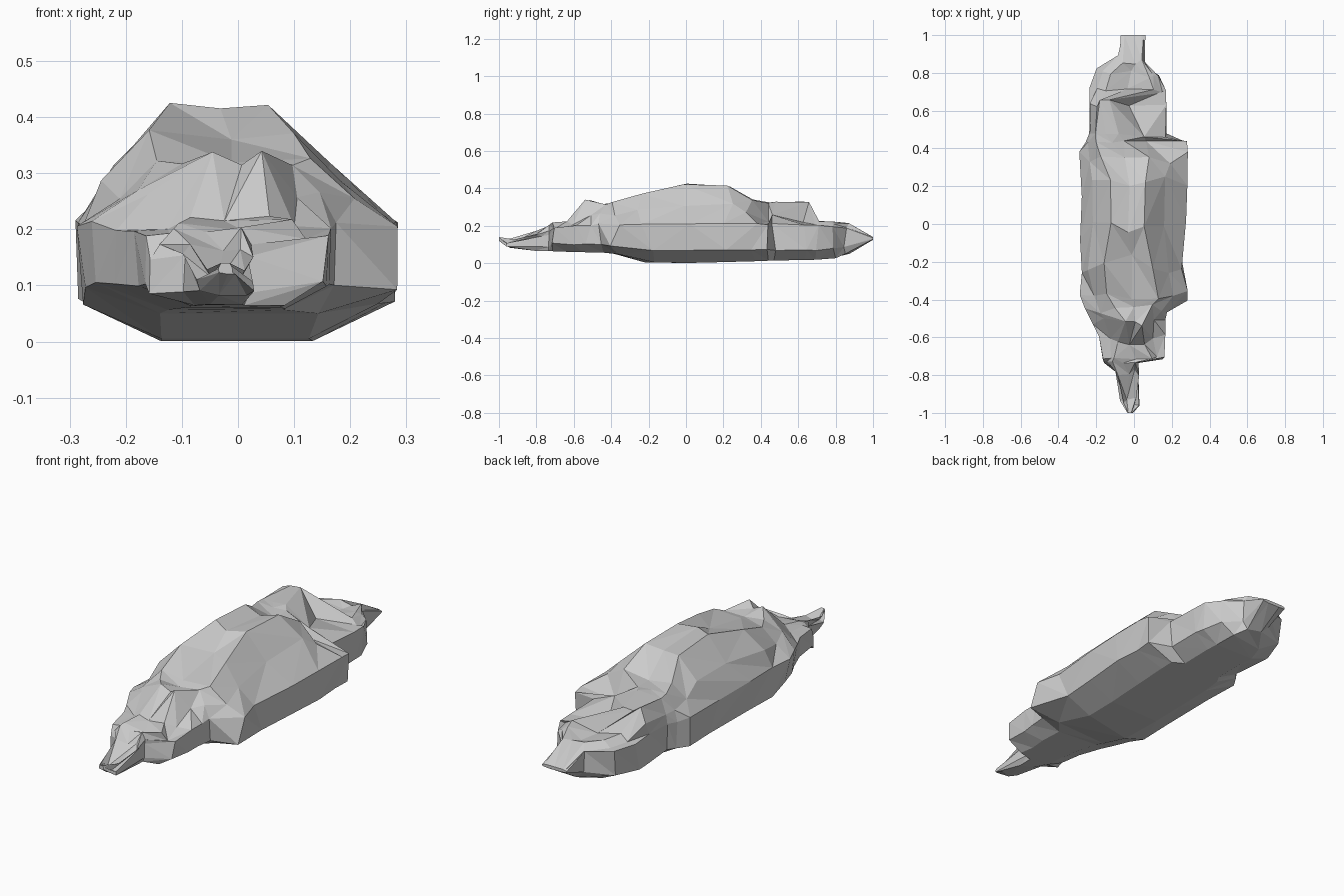
import bpy, bmesh, random

if "Cube" in bpy.data.objects:
    bpy.data.objects.remove(bpy.data.objects["Cube"])

random.seed(11)

# Cross-sections along the rock: y, left, right, shoulder z, crown left, crown right, crown z
SECTIONS = [
    (-1.00, -.035, -.010, .130, -.03, -.015, .140),
    (-.94, -.07, .03, .11, -.05, .01, .125),
    (-.79, -.10, .02, .15, -.08, 0, .17),
    (-.73, -.16, .015, .15, -.11, 0, .20),
    (-.71, -.165, .16, .19, -.11, .10, .215),
    (-.61, -.18, .16, .20, -.09, .06, .225),
    (-.53, -.22, .165, .20, -.05, .04, .335),
    (-.45, -.26, .17, .21, -.10, .10, .32),
    (-.38, -.285, .285, .21, -.15, .13, .325),
    (-.20, -.28, .255, .21, -.16, .10, .375),
    (-.04, -.285, .27, .21, -.125, .05, .42),
    (.20, -.28, .285, .21, -.12, .055, .415),
    (.35, -.29, .28, .215, -.17, .08, .335),
    (.44, -.26, .28, .21, -.20, -.05, .325),
    (.47, -.235, .17, .21, -.20, -.08, .325),
    (.635, -.235, .17, .21, -.20, -.13, .325),
    (.70, -.24, .165, .20, -.15, .10, .22),
    (.80, -.20, .13, .20, -.13, .08, .22),
    (.87, -.08, .055, .19, -.06, .04, .215),
    (1.00, -.07, .06, .135, -.05, .04, .14),
]

# Underside height along y
KEEL = [(-1, .12), (-.92, .07), (-.4, .055), (-.2, .005), (0, 0),
        (.5, .015), (.78, .02), (.93, .07), (1, .125)]


def keel(y):
    for (a, za), (b, zb) in zip(KEEL, KEEL[1:]):
        if y <= b:
            return za + (zb - za) * (y - a) / (b - a)


def ring(y, left, right, sh, cl, cr, top):
    """Eleven points round one cross-section."""
    zb = keel(y)
    low = zb + .3 * (sh - zb)
    gap = right - cr
    mid_r = (cr + .35 * gap, sh + .02) if gap > .25 else (cr + .55 * gap, sh + .55 * (top - sh))
    mid_l = (cl + .55 * (left - cl), sh + .55 * (top - sh))
    return [(left * .5, zb), (left * .97, low), (left, sh), mid_l, (cl, top),
            ((cl + cr) / 2, top), (cr, top), mid_r, (right, sh), (right * .98, low), (right * .5, zb)]


def chip(amount):
    return random.uniform(-amount, amount)


# Loft the sections, chipping the vertices irregularly
bm = bmesh.new()
rows = []
for i, s in enumerate(SECTIONS):
    near = min(abs(s[0] - SECTIONS[j][0]) for j in (i - 1, i + 1) if 0 <= j < len(SECTIONS))
    end = i in (0, len(SECTIONS) - 1)
    row = []
    for k, (x, z) in enumerate(ring(*s)):
        inner = k in (3, 5, 7)
        dy = 0 if end else chip(near * .38)
        dx = 0 if end else chip(.02 if inner else .006)
        dz = 0 if end or k in (0, 10) else (-random.uniform(0, .022) if inner else chip(.006))
        row.append(bm.verts.new((x + dx, s[0] + dy, z + dz)))
    rows.append(row)

n = len(rows[0])
for a, b in zip(rows, rows[1:]):
    for k in range(n):
        q = [a[k], a[(k + 1) % n], b[(k + 1) % n], b[k]]
        if random.random() < .5:
            q = q[1:] + q[:1]
        bm.faces.new((q[0], q[1], q[2]))
        bm.faces.new((q[0], q[2], q[3]))
bm.faces.new(rows[0])
bm.faces.new(rows[-1])
bmesh.ops.recalc_face_normals(bm, faces=bm.faces)

mesh = bpy.data.meshes.new("rock")
bm.to_mesh(mesh)
bm.free()
rock = bpy.data.objects.new("rock", mesh)
bpy.context.collection.objects.link(rock)
